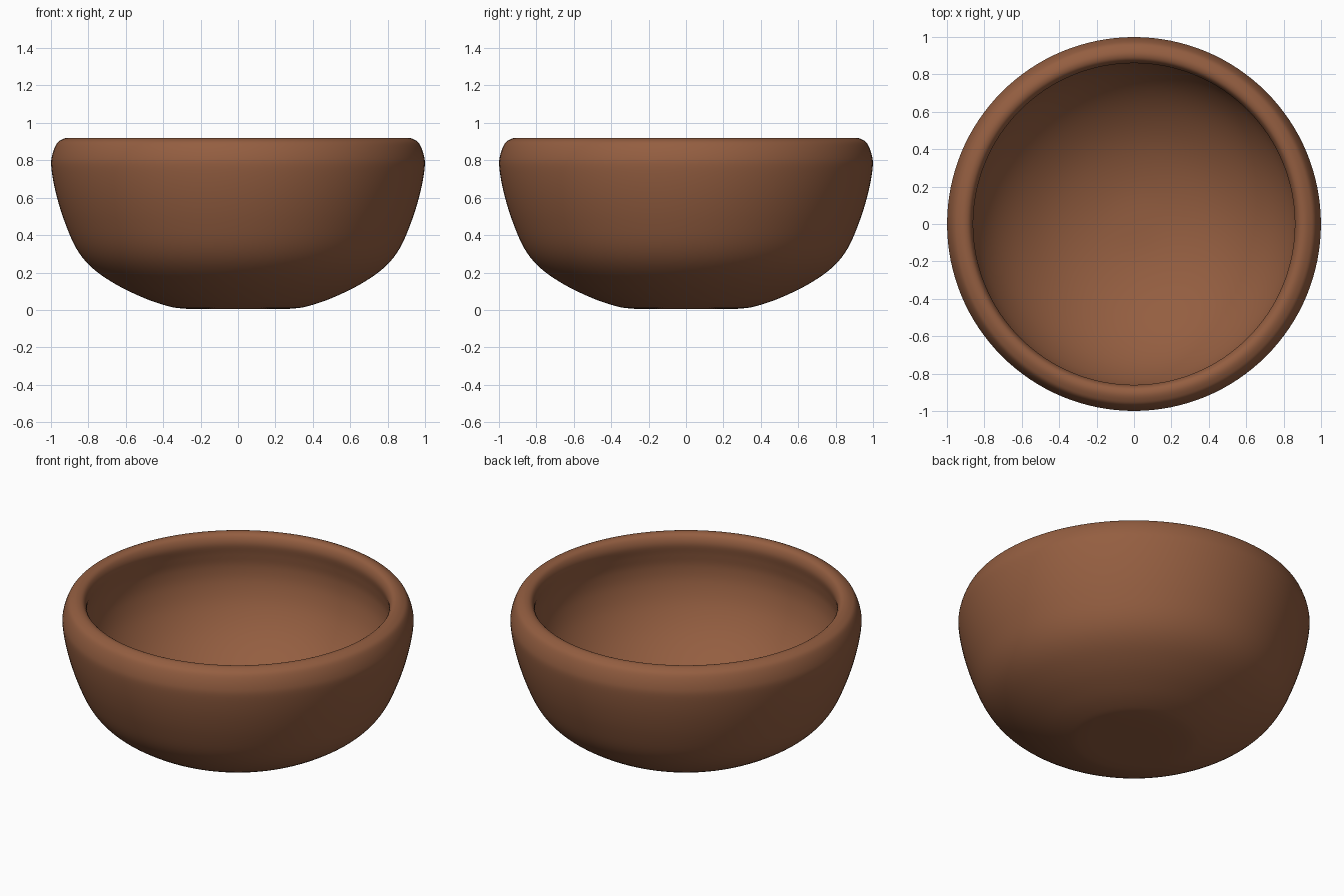
import bpy, bmesh, math
from mathutils import Vector

if "Cube" in bpy.data.objects:
    bpy.data.objects.remove(bpy.data.objects["Cube"])

SEGMENTS = 128
STEPS = 5

# Bowl cross-section (radius, height): base centre, outer wall, rim, inner wall, floor centre
PROFILE = [(0, 0.004), (0.18, 0.004), (0.30, 0.008), (0.38, 0.022), (0.50, 0.063),
           (0.65, 0.135), (0.78, 0.225), (0.865, 0.33), (0.93, 0.48), (0.975, 0.63),
           (0.998, 0.76), (0.994, 0.825), (0.97, 0.888), (0.94, 0.912), (0.905, 0.92),
           (0.875, 0.905), (0.86, 0.86), (0.872, 0.79), (0.882, 0.71), (0.872, 0.61),
           (0.83, 0.49), (0.75, 0.365), (0.64, 0.255), (0.50, 0.16), (0.35, 0.095),
           (0.18, 0.055), (0, 0.045)]


def smooth_curve(points, steps):
    """Catmull-Rom curve through the points, mirrored across the axis at both ends."""
    p = [Vector(q) for q in points]
    p = [Vector((-p[1].x, p[1].y))] + p + [Vector((-p[-2].x, p[-2].y))]
    out = []
    for a, b, c, d in zip(p, p[1:], p[2:], p[3:]):
        for i in range(steps):
            t = i / steps
            out.append(0.5 * (2 * b + (c - a) * t + (2 * a - 5 * b + 4 * c - d) * t * t
                              + (3 * b - a - 3 * c + d) * t ** 3))
    out.append(p[-2])
    return out


# Spin the cross-section into a bowl
bm = bmesh.new()
verts = [bm.verts.new((max(q.x, 0), 0, max(q.y, 0))) for q in smooth_curve(PROFILE, STEPS)]
edges = [bm.edges.new(pair) for pair in zip(verts, verts[1:])]
bmesh.ops.spin(bm, geom=verts + edges, cent=(0, 0, 0), axis=(0, 0, 1),
               angle=math.tau, steps=SEGMENTS, use_merge=False)
bmesh.ops.remove_doubles(bm, verts=bm.verts, dist=0.0005)
bmesh.ops.recalc_face_normals(bm, faces=bm.faces)
for f in bm.faces:
    f.smooth = True
mesh = bpy.data.meshes.new("bowl")
bm.to_mesh(mesh)
bm.free()

# Brown clay colour
clay = bpy.data.materials.new("brown clay")
clay.diffuse_color = (0.296, 0.112, 0.052, 1)
clay.use_nodes = True
clay.node_tree.nodes["Principled BSDF"].inputs["Base Color"].default_value = clay.diffuse_color
mesh.materials.append(clay)
bowl = bpy.data.objects.new("bowl", mesh)
bpy.context.collection.objects.link(bowl)
